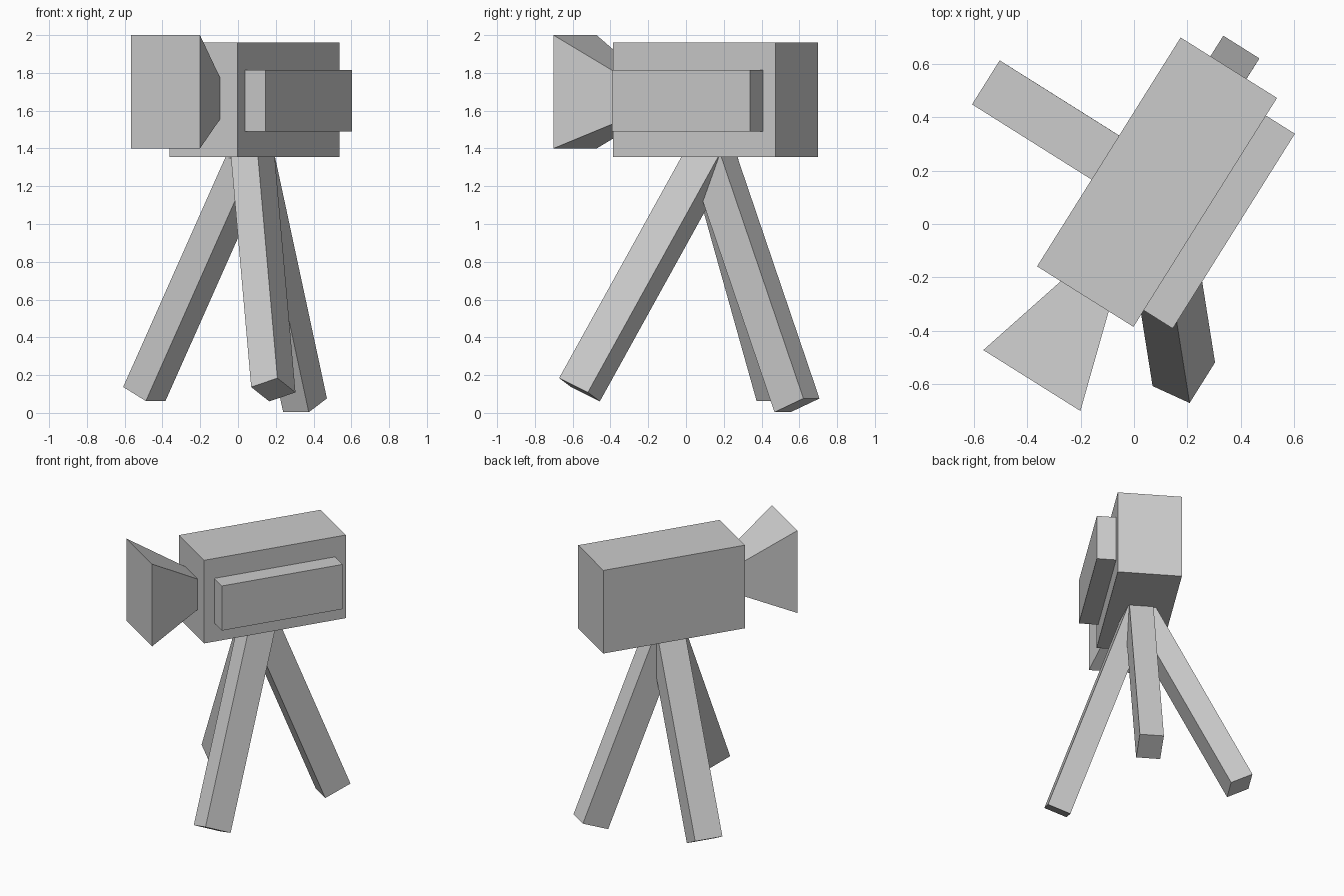
import bpy
from math import radians
from mathutils import Matrix, Vector

if "Cube" in bpy.data.objects:
    bpy.data.objects.remove(bpy.data.objects["Cube"])

# The whole camera is turned about z: local x = across, local y = along
TURN = Matrix.Rotation(radians(-32.1), 3, 'Z')
ACROSS = TURN @ Vector((1, 0, 0))


def box(name, center, size, rot=TURN):
    bpy.ops.mesh.primitive_cube_add(size=1)
    ob = bpy.context.object
    ob.name = name
    for v in ob.data.vertices:
        v.co = Vector(a * b for a, b in zip(v.co, size))
    ob.matrix_world = Matrix.Translation(center) @ rot.to_4x4()
    return ob


def leg(name, foot, slope, top=1.46):
    # foot = centre of the lower end, slope = x and y travel per unit of z
    run = Vector((*slope, 1)) * (top - foot[2])
    d = run.normalized()
    w = (ACROSS - ACROSS.dot(d) * d).normalized()
    rot = Matrix((w, d.cross(w), d)).transposed()
    box(name, Vector(foot) + run / 2, (0.16, 0.195, run.length), rot)


# Camera body and side compartment
box("camera_body", (0.0865, 0.157, 1.6575), (0.427, 1.014, 0.605))
box("side_compartment", (0.32, 0.0075, 1.6525), (0.129, 0.863, 0.325))

# Flared lens hood, narrowing toward the body
hood = box("lens_hood", (-0.284, -0.429, 1.70), (0.43, 0.374, 0.60))
for v in hood.data.vertices:
    if v.co.y > 0:
        v.co.x *= 0.212 / 0.43
        v.co.z = v.co.z * 0.22 / 0.60 - 0.035

# Tripod legs meeting under the body
leg("left_leg", (-0.496, 0.494, 0.10), (0.445, -0.28))
leg("front_leg", (0.187, -0.564, 0.1225), (-0.088, 0.553))
leg("back_leg", (0.355, 0.5875, 0.04), (-0.215, -0.34))
